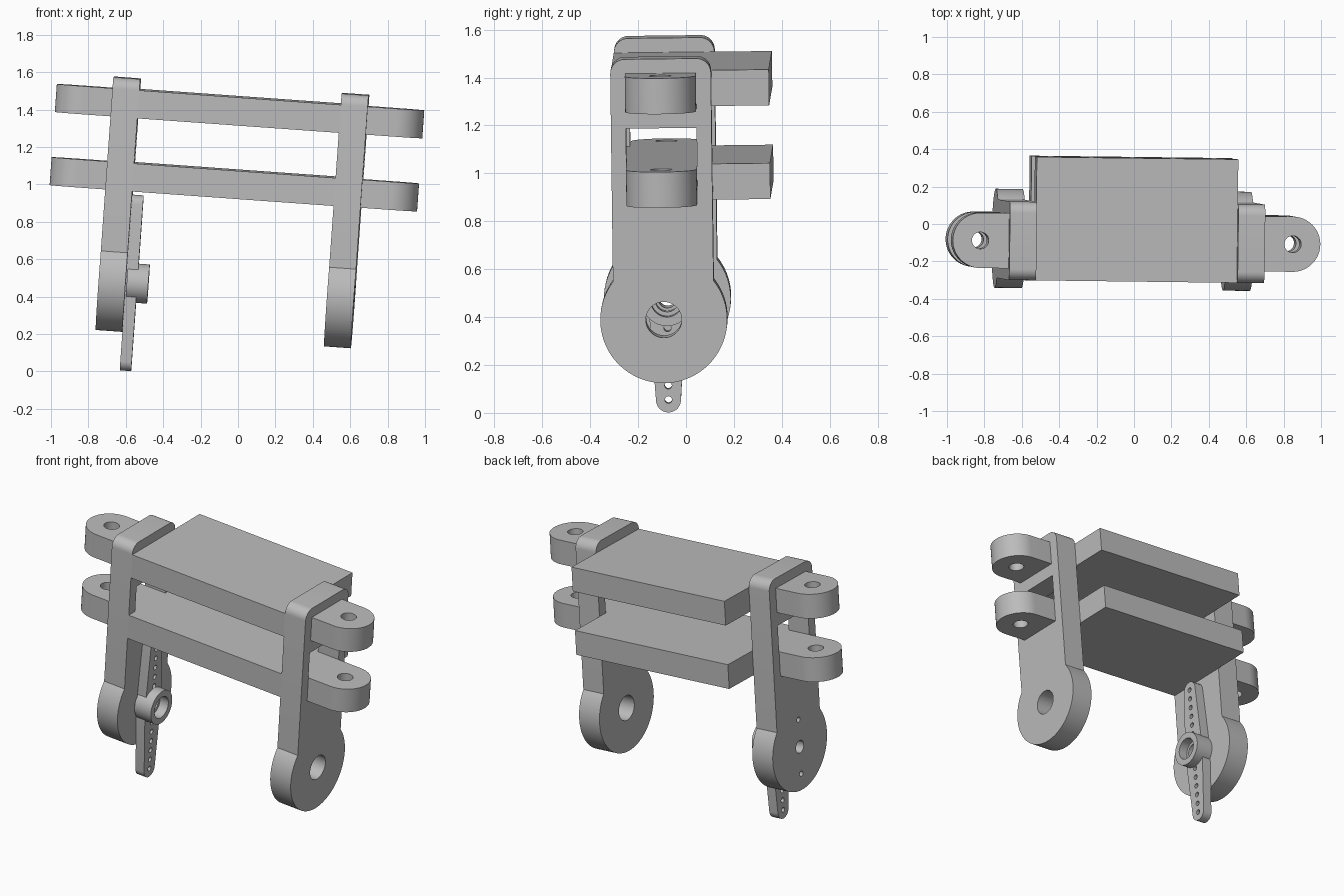
import bpy, bmesh
from math import pi, cos, sin, asin, radians
from mathutils import Matrix, Euler

old = bpy.data.objects.get("Cube")
if old:
    bpy.data.objects.remove(old, do_unlink=True)

# Single plain grey
GREY = (0.5, 0.5, 0.5, 1)
grey = bpy.data.materials.new("plain grey")
grey.use_nodes = True
grey.diffuse_color = GREY
grey.node_tree.nodes["Principled BSDF"].inputs["Base Color"].default_value = GREY

# The whole bracket leans slightly
LEAN = Euler((radians(0.7), radians(4.1), radians(-0.7))).to_matrix().to_4x4()
FRAME = LEAN @ Matrix.Translation((-0.09, -0.08, 0))
FLAT = Matrix.Identity(4)                                   # profile in x, y
SIDE = Matrix(((0, 0, 1, 0), (1, 0, 0, 0), (0, 1, 0, 0), (0, 0, 0, 1)))  # profile in y, z


def arc(cx, cy, r, a0, a1, n=24):
    return [(cx + r * cos(a0 + (a1 - a0) * i / n), cy + r * sin(a0 + (a1 - a0) * i / n))
            for i in range(n + 1)]


def circle(cx, cy, r, n=48):
    return arc(cx, cy, r, 0, 2 * pi, n)[:-1]


def rect(x0, x1, y0, y1):
    return [(x0, y0), (x1, y0), (x1, y1), (x0, y1)]


def prism(name, loops, lo, hi, plane):
    """Extrude an outline, with any further loops as holes, from lo to hi."""
    curve = bpy.data.curves.new(name, 'CURVE')
    curve.dimensions = '2D'
    curve.fill_mode = 'BOTH'
    curve.extrude = (hi - lo) / 2
    for pts in loops:
        s = curve.splines.new('POLY')
        s.points.add(len(pts) - 1)
        for p, (x, y) in zip(s.points, pts):
            p.co = (x, y, 0, 1)
        s.use_cyclic_u = True
    helper = bpy.data.objects.new(name + " outline", curve)
    bpy.context.collection.objects.link(helper)
    dg = bpy.context.evaluated_depsgraph_get()
    mesh = bpy.data.meshes.new_from_object(helper.evaluated_get(dg))
    bpy.data.objects.remove(helper, do_unlink=True)
    mesh.transform(FRAME @ plane @ Matrix.Translation((0, 0, (lo + hi) / 2)))
    bm = bmesh.new()
    bm.from_mesh(mesh)
    bmesh.ops.remove_doubles(bm, verts=bm.verts, dist=0.0002)
    bmesh.ops.recalc_face_normals(bm, faces=bm.faces)
    bm.to_mesh(mesh)
    bm.free()
    mesh.materials.clear()
    mesh.materials.append(grey)
    obj = bpy.data.objects.new(name, mesh)
    bpy.context.collection.objects.link(obj)
    bpy.ops.object.select_all(action='DESELECT')
    obj.select_set(True)
    bpy.context.view_layer.objects.active = obj
    bpy.ops.object.shade_smooth_by_angle(angle=radians(30))
    return obj


INNER, OUTER, TIP = 0.54, 0.684, 0.985     # distances from the middle, sideways
HALF, TOP, ROUND = 0.21, 1.525, 0.06       # leg half depth, top and corner radius
PIVOT, DISC = 0.433, 0.265                 # joint height and disc radius
TAB = 0.1475

# Legs: rounded top, slotted, widening to a disc at the joint
a = asin((DISC ** 2 - HALF ** 2) ** 0.5 / DISC)
leg = (arc(0, PIVOT, DISC, pi - a, 2 * pi + a, 64)
       + arc(HALF - ROUND, TOP - ROUND, ROUND, 0, pi / 2, 10)
       + arc(ROUND - HALF, TOP - ROUND, ROUND, pi / 2, pi, 10))
slot = rect(-TAB, TAB, 1.05, 1.235)
prism("left_leg", [leg, slot, circle(0, PIVOT, 0.075)], INNER, OUTER, SIDE)
screws = [circle(0, PIVOT + d, 0.016, 20) for d in (-0.167, 0.167)]
prism("right_leg", [leg, slot, circle(0, PIVOT, 0.038)] + screws, -OUTER, -INNER, SIDE)

# Two shelves, each with a rounded, drilled lug at both ends
for level, z in (("lower", 0.923), ("upper", 1.315)):
    prism(level + "_shelf", [rect(-INNER, INNER, -HALF, 0.45)], z, z + 0.15, FLAT)
    for side, s in (("left", 1), ("right", -1)):
        c = TIP - TAB
        lug = [(INNER, -TAB)] + arc(c, 0, TAB, -pi / 2, pi / 2, 36) + [(INNER, TAB)]
        loops = [[(s * x, y) for x, y in loop] for loop in (lug, circle(c, 0, 0.045))]
        prism(f"{level}_{side}_lug", loops, z, z + 0.15, FLAT)

# Servo horn: tapered drilled arm with a hollow hub
REACH, END, WAIST = 0.471, 0.052, 0.08
arm = ([(WAIST, PIVOT)] + arc(0, PIVOT + REACH - END, END, 0, pi, 20)
       + [(-WAIST, PIVOT)] + arc(0, PIVOT - REACH + END, END, pi, 2 * pi, 20))
holes = [circle(0, PIVOT + s * (0.118 + 0.06 * i), 0.015, 16) for s in (-1, 1) for i in range(6)]
prism("horn_arm", [arm, circle(0, PIVOT, 0.05)] + holes, -INNER, -0.479, SIDE)
prism("horn_hub", [circle(0, PIVOT, 0.105), circle(0, PIVOT, 0.067)], -0.535, -0.42, SIDE)
